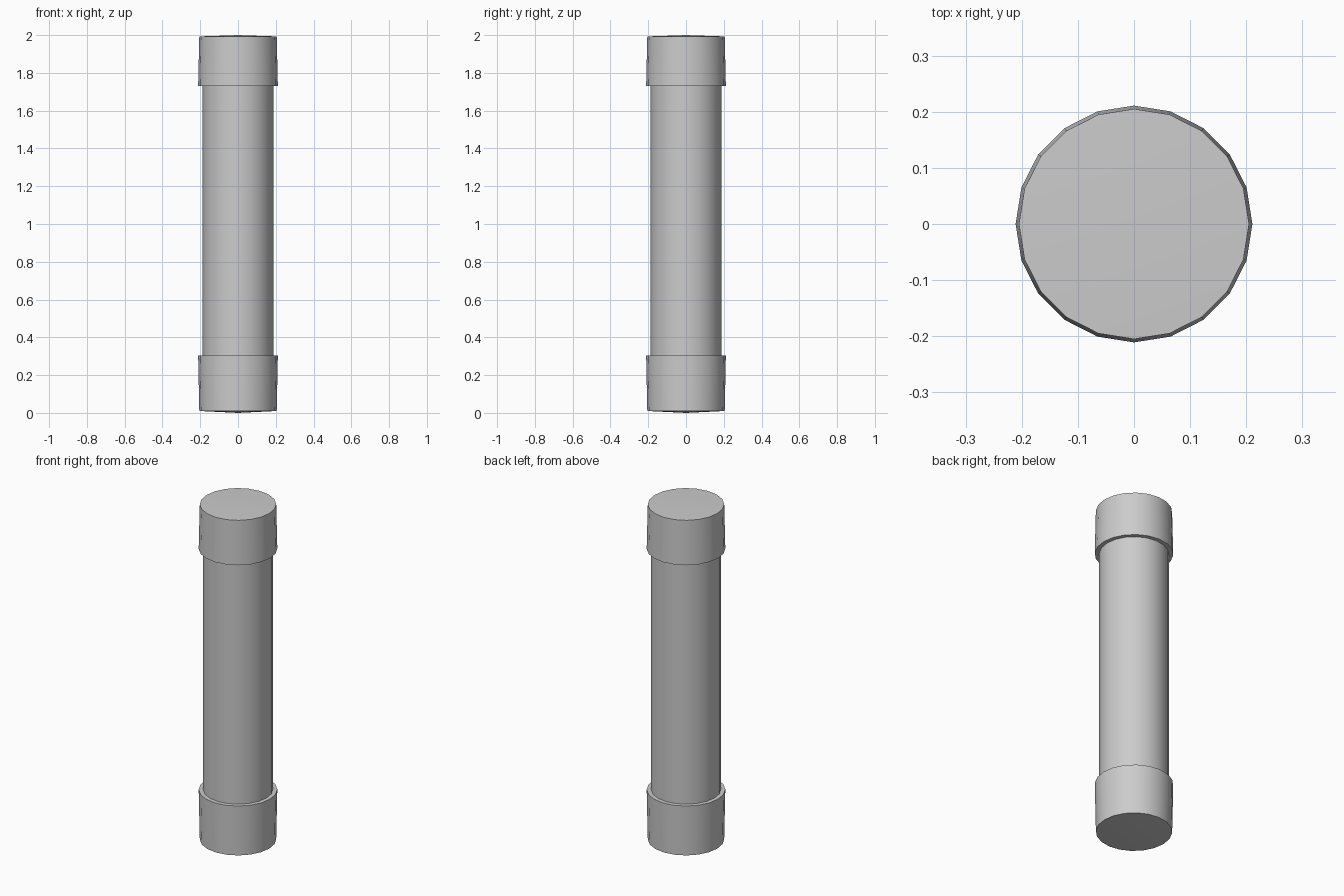
import bpy, math

if "Cube" in bpy.data.objects:
    bpy.data.objects.remove(bpy.data.objects["Cube"])

SIDES = 20


def lathe(name, profile):
    """Revolve (radius, z) points about z; zero radius makes a pole."""
    verts, rings, faces = [], [], []
    for r, z in profile:
        n = 1 if r == 0 else SIDES
        rings.append([len(verts) + i for i in range(n)])
        for i in range(n):
            a = 2 * math.pi * i / SIDES
            verts.append((r * math.cos(a), r * math.sin(a), z))
    for lo, hi in zip(rings, rings[1:]):
        for i in range(SIDES):
            j = (i + 1) % SIDES
            quad = [lo[i % len(lo)], lo[j % len(lo)], hi[j % len(hi)], hi[i % len(hi)]]
            faces.append(list(dict.fromkeys(quad)))
    mesh = bpy.data.meshes.new(name)
    mesh.from_pydata(verts, [], faces)
    mesh.update()
    obj = bpy.data.objects.new(name, mesh)
    bpy.context.collection.objects.link(obj)
    bpy.ops.object.select_all(action='DESELECT')
    obj.select_set(True)
    bpy.context.view_layer.objects.active = obj
    bpy.ops.object.shade_smooth_by_angle(angle=math.radians(30))
    return obj


# Tube between the caps
lathe("tube_body", [(0, 0.15), (0.187, 0.15), (0.187, 1.85), (0, 1.85)])

# Slightly tapered caps with shallow domed ends
lathe("bottom_cap", [(0, 0.0), (0.205, 0.01), (0.211, 0.305), (0, 0.305)])
lathe("top_cap", [(0, 1.73), (0.211, 1.73), (0.205, 1.993), (0, 2.0)])
